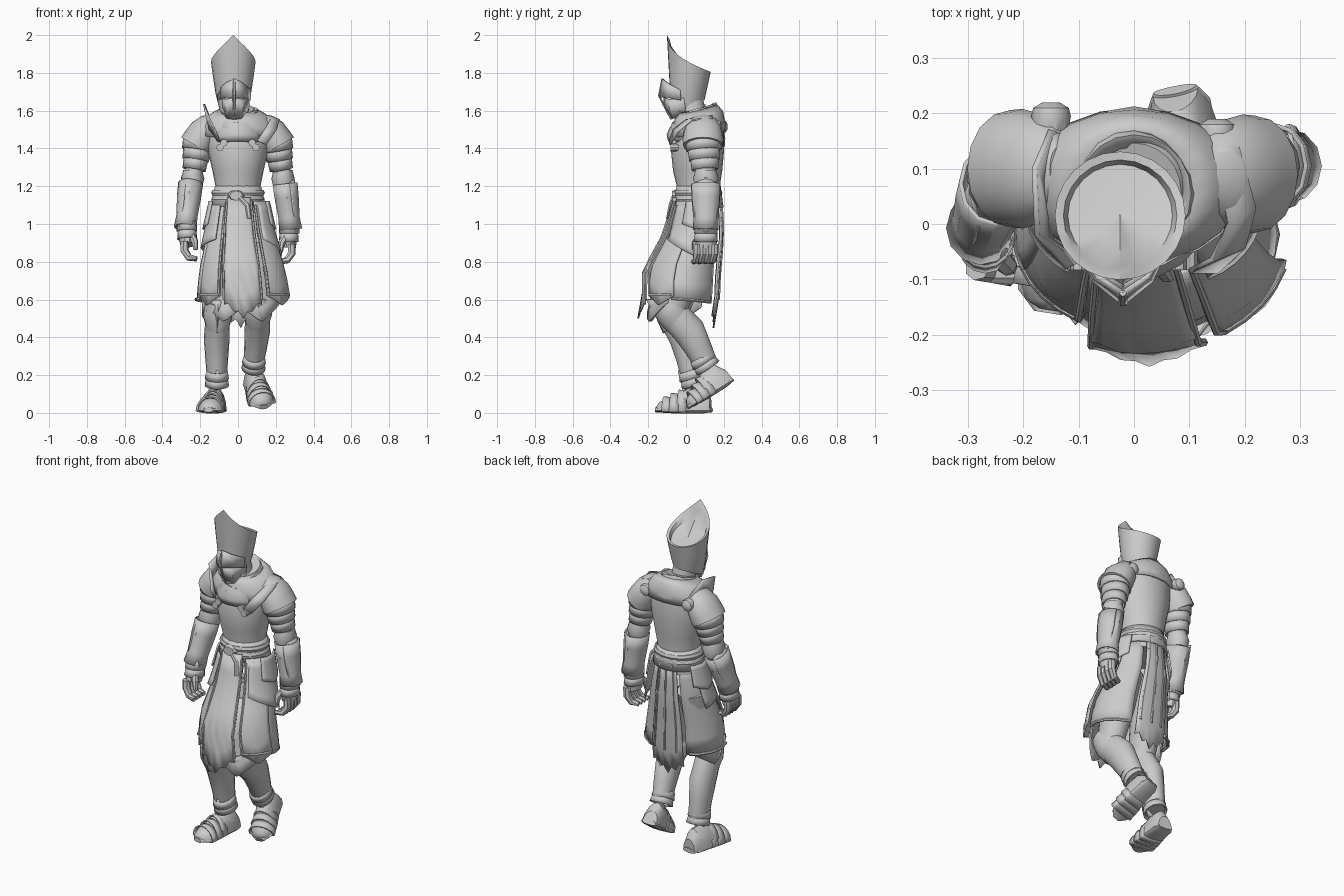
import bpy, math
from mathutils import Vector as V

if "Cube" in bpy.data.objects:
    bpy.data.objects.remove(bpy.data.objects["Cube"])

steel = bpy.data.materials.new("plain_grey")
steel.use_nodes = True
GREY = (0.6, 0.6, 0.6, 1)
steel.diffuse_color = GREY
steel.node_tree.nodes["Principled BSDF"].inputs["Base Color"].default_value = GREY


def grid(name, rows, closed=False, caps=False, thick=0.0, angle=35):
    """Skin rows of points; optionally wrap, cap and thicken."""
    n = len(rows[0])
    verts = [p for row in rows for p in row]
    faces = []
    for r in range(len(rows) - 1):
        for i in range(n if closed else n - 1):
            j = (i + 1) % n
            faces.append((r * n + i, r * n + j, (r + 1) * n + j, (r + 1) * n + i))
    if caps:
        last = len(verts) - n
        faces += [tuple(range(n))[::-1], tuple(range(last, last + n))]
    me = bpy.data.meshes.new(name)
    me.from_pydata(verts, [], faces)
    me.materials.append(steel)
    ob = bpy.data.objects.new(name, me)
    bpy.context.collection.objects.link(ob)
    bpy.ops.object.select_all(action='DESELECT')
    ob.select_set(True)
    bpy.context.view_layer.objects.active = ob
    bpy.ops.object.mode_set(mode='EDIT')
    bpy.ops.mesh.select_all(action='SELECT')
    bpy.ops.mesh.normals_make_consistent(inside=False)
    bpy.ops.object.mode_set(mode='OBJECT')
    bpy.ops.object.shade_smooth_by_angle(angle=math.radians(angle))
    if thick:
        mod = ob.modifiers.new("thickness", 'SOLIDIFY')
        mod.thickness = thick
        mod.offset = 0
    return ob


def tube(name, rings, axis=None, n=16, caps=True, thick=0.0, flat=1.0):
    """Rings are (x, y, z, half width, half depth), set square to the path."""
    pts = [V(r[:3]) for r in rings]
    rows = []
    for k, r in enumerate(rings):
        t = axis or pts[min(k + 1, len(pts) - 1)] - pts[max(k - 1, 0)]
        t = t.normalized()
        side = (V((1, 0, 0)) - t * t.x).normalized()
        other = t.cross(side)
        row = []
        for i in range(n):
            a = math.tau * i / n
            s = math.sin(a)
            row.append(pts[k] + side * r[3] * math.cos(a) + other * r[4] * s * (flat if s < 0 else 1))
        rows.append(row)
    return grid(name, rows, True, caps, thick)


def sleeve(name, p, q, prof, **kw):
    """Tube along a straight axis; prof is (fraction, half width, half depth)."""
    p, q = V(p), V(q)
    return tube(name, [(*p.lerp(q, t), a, b) for t, a, b in prof], axis=q - p, **kw)


def lames(name, p, q, count, size0, size1, flare=1.12):
    """Overlapping plates from p to q, each flaring over the next."""
    for i in range(count):
        t, u = i / count, (i + 1.15) / count
        s0, s1 = (V(size0).lerp(V(size1), f) for f in (t, min(u, 1)))
        sleeve(f"{name}_{i + 1}", p, q, [(t, *s0), (u, *(s1 * flare))], caps=False, thick=0.008)


# torso and belt
tube("cuirass", [(0, y, z, a, b) for z, y, a, b in [
    (1.06, .07, .13, .112), (1.18, .067, .115, .11), (1.28, .062, .135, .13), (1.4, .06, .162, .142),
    (1.5, .075, .165, .128), (1.56, .075, .13, .115), (1.61, .06, .085, .09)]], n=24)
sleeve("waist_flange", (0, .067, 1.2), (0, .065, 1.09), [(0, .118, .113), (1, .145, .13)], caps=False, thick=.008)
for z in (1.13, 1.165):
    tube(f"belt_{z}", [(0, .065, z - .015, .135, .122), (0, .065, z, .142, .128), (0, .065, z + .015, .135, .122)], n=24)
tube("buckle", [(-.01, -.055, 1.15, .045, .032), (-.01, -.075, 1.15, .035, .025)], n=8)
tube("belt_tail", [(.01, -.07, 1.14, .012, .01), (.05, -.085, 1.1, .014, .008), (.06, -.1, 1.03, .012, .006)], n=6)


# mantle, cowl folds and neck
def hoop(a, b, cy, z, tilt=0.0, wave=0.0, k=0):
    return [(a * math.cos(w), cy + b * math.sin(w), z + tilt * math.sin(w) + wave * math.sin(3 * w + k))
            for w in [math.tau * i / 20 for i in range(20)]]


grid("mantle", [hoop(a, b, .068, z, .02) for a, b, z in
                ((.095, .1, 1.605), (.15, .125, 1.575), (.19, .135, 1.525), (.195, .138, 1.475))], True, thick=.008)
for k, (z, a, b, h) in enumerate([(1.5, .135, .145, .035), (1.535, .125, .13, .03), (1.575, .105, .108, .025)]):
    grid(f"cowl_fold_{k + 1}", [hoop(a * r, b * r, .055, z + dz, .035, .008, k) for r, dz in
                                ((1.0, -h), (1.06, 0), (.97, h), (.8, h * .6))], True, thick=.008)
tube("neck", [(0, .05, 1.5, .07, .07), (-.01, .02, 1.66, .06, .07)])

# flared helm with a pointed, slanted crown
rows = []
for t, shrink, drop in ((0, 1, 0), (.3, 1, 0), (.65, 1, 0), (1, 1, 0), (1, .87, .006), (1, .8, .03), (1, .4, .035), (1, .01, .035)):
    row = []
    for i in range(24):
        w = math.tau * i / 24
        f = -math.sin(w)
        low = 1.615 - .04 * f
        peak = (1 - math.acos(f) / math.pi) ** 1.9
        high = 1.805 + .195 * (peak * shrink + .25 * (1 - shrink))
        a = (.075 + .043 * t ** .7) * shrink
        b = (.088 + .028 * t) * shrink
        row.append((-.025 + a * math.cos(w), .01 + .005 * t + b * math.sin(w), low + (high - low) * t - drop))
    rows.append(row)
grid("helm", rows, True, angle=40)
for sgn, nm in ((-1, "right"), (1, "left")):
    def face(pts):
        return [[(-.02 + sgn * x, y, z) for x, y, z in row] for row in pts]
    grid(f"brow_{nm}", face([[(0, -.125, 1.77), (.045, -.095, 1.745), (.085, -.03, 1.71)],
                             [(0, -.142, 1.67), (.05, -.102, 1.67), (.083, -.03, 1.655)]]), thick=.01)
    grid(f"mask_{nm}", face([[(0, -.115, 1.67), (.045, -.088, 1.66), (.078, -.01, 1.67)],
                             [(0, -.115, 1.63), (.044, -.085, 1.61), (.076, -.005, 1.62)],
                             [(0, -.08, 1.555), (.035, -.062, 1.56), (.062, 0, 1.59)]]), thick=.01)
tube("visor_ridge", [(-.02, -.125, 1.77, .006, .006), (-.02, -.143, 1.68, .009, .006), (-.02, -.118, 1.63, .007, .006), (-.02, -.083, 1.56, .004, .004)], n=6)


# arms with pauldrons, vambraces and gauntlets
def arm(side, s, shoulder, elbow, wrist, palm):
    sh, el, wr, pa = map(V, (shoulder, elbow, wrist, palm))
    tube(f"{side}_upper_arm", [(*sh, .06, .065), (*sh.lerp(el, .5), .055, .06), (*el, .045, .05)])
    top = sh + V((-s * .07, 0, .11))
    sleeve(f"{side}_pauldron", top, sh + V((s * .018, 0, -.045)),
           [(0, .02, .04), (.15, .05, .075), (.45, .078, .1), (.75, .086, .108), (1, .09, .106)], caps=True)
    lames(f"{side}_shoulder_lame", sh.lerp(el, .05), sh.lerp(el, .75), 3, (.08, .092), (.052, .06))
    tube(f"{side}_elbow_cop", [(*(el + V((0, 0, .045))), .05, .055), (*el, .062, .068), (*(el - V((0, 0, .045))), .05, .055)])
    tube(f"{side}_forearm", [(*el, .045, .048), (*el.lerp(wr, .4), .05, .055), (*wr, .035, .04)])
    out = V((s * .008, 0, 0))
    sleeve(f"{side}_vambrace", el.lerp(wr, .1) + out, wr + out,
           [(0, .062, .075), (.3, .06, .072), (.75, .052, .062), (1, .058, .064)], caps=False, thick=.008, n=12)
    # pointed outer guard
    grid(f"{side}_arm_guard", [[el.lerp(wr, t) + V((s * (.052 + w * .02 - abs(v) * .018), v * w, dz - abs(v) * dz))
                                for v in (-1, -.5, 0, .5, 1)]
                               for t, w, dz in ((.12, .075, .04), (.5, .07, 0), (1, .045, -.02))], thick=.008)
    lames(f"{side}_cuff", wr + V((0, 0, .03)), wr.lerp(pa, .6), 2, (.045, .05), (.044, .054))
    tube(f"{side}_palm", [(*wr, .04, .045), (*wr.lerp(pa, .5), .045, .056), (*pa, .038, .056)], n=10)
    for i in range(4):
        base = pa + V((s * .016, -.045 + .03 * i, 0))
        tube(f"{side}_finger_{i + 1}", [(*(base + V((-s * x, -x * .3, -z))), r, r) for x, z, r in
                                       ((0, -.02, .022), (0, .03, .022), (.025, .068, .019), (.065, .075, .014))], n=7)
    tube(f"{side}_thumb", [(*(wr.lerp(pa, .4) + V((-s * x, -y, -z))), r, r) for x, y, z, r in
                           ((.015, .03, 0, .022), (.04, .055, .035, .019), (.045, .06, .08, .013))], n=7)


arm("right", -1, (-.205, .1, 1.46), (-.24, .08, 1.24), (-.27, -.01, .98), (-.268, -.035, .89))
arm("left", 1, (.2, .09, 1.46), (.238, .105, 1.24), (.27, .105, .97), (.268, .105, .875))

# shoulder dressings
grid("raised_shoulder_plate", [[(-.1, -.07, 1.44), (-.15, -.03, 1.5), (-.16, .06, 1.54), (-.13, .16, 1.53)],
                               [(-.12, -.08, 1.49), (-.175, -.02, 1.61), (-.18, .1, 1.635), (-.15, .17, 1.56)]], thick=.01)
grid("left_shoulder_plate", [[(.1, -.085, 1.44), (.14, -.065, 1.5), (.17, .0, 1.55), (.14, .14, 1.57)],
                             [(.15, -.085, 1.42), (.2, -.04, 1.49), (.22, .03, 1.55), (.19, .14, 1.56)]], thick=.01)
for nm, x, y in (("right", -.15, .195), ("left", .15, .165)):
    tube(f"{nm}_back_rosette", [(x, y + d, 1.515, r, r) for d, r in ((-.03, .03), (0, .036), (.015, .032), (.025, .015))], n=10)
for nm, s in (("right", -1), ("left", 1)):
    for k in range(2):
        tube(f"{nm}_chest_buckle_{k}", [(s * (.075 + k * .02), y, 1.43 - k * .025, .02, .02) for y in (-.04, -.083)], n=8)


# skirt panels laid on a flaring elliptical cone
LEVELS = [(1.14, 0, .065, .135, .115), (.95, 0, .045, .178, .148), (.75, .01, -.02, .23, .194), (.6, .017, -.022, .25, .19), (.42, .02, -.06, .25, .198)]


def cone(deg, z, off=0.0):
    for hi, lo in zip(LEVELS, LEVELS[1:]):
        if z >= lo[0]:
            break
    f = (hi[0] - z) / (hi[0] - lo[0])
    _, cx, cy, a, b = [p + (q - p) * f for p, q in zip(hi, lo)]
    w = math.radians(deg)
    return (cx + (a + off) * math.cos(w), cy + (b + off) * math.sin(w), z)


def panel(name, a0, a1, top, hem, off=0.0, spread=1.0, steps=8, rows=6):
    """hem(u) gives the bottom height across the panel, u from 0 to 1."""
    mid = (a0 + a1) / 2
    grid(name, [[cone(mid + (a0 + (a1 - a0) * i / steps - mid) * (1 + (spread - 1) * r / rows),
                      top + (hem(i / steps) - top) * r / rows, off) for i in range(steps + 1)]
                for r in range(rows + 1)], thick=.009)


def trim(name, a0, a1, z0, z1, off):
    tube(name, [(*cone(a0 + (a1 - a0) * t, z0 + (z1 - z0) * t, off), .007, .008) for t in (0, .25, .5, .75, 1)], n=6)


panel("front_tabard", 248, 296, 1.14, lambda u: .5 + .15 * abs(u - .5) + .02 * (int(u * 8) % 2), .016, .92)
trim("tabard_edge_right", 248, 250, 1.12, .6, .02)
trim("tabard_edge_left", 296, 294, 1.12, .6, .02)
panel("right_front_skirt", 195, 240, 1.12, lambda u: .57 + .1 * abs(u - .5), -.022, 1.05)
panel("left_front_skirt", 303, 347, 1.12, lambda u: .57 + .1 * abs(u - .5), .014, 1.05)
panel("right_thigh_flap", 205, 264, .9, lambda u: .48 + .16 * abs(u - .65), -.038)
panel("left_thigh_flap", 278, 335, .9, lambda u: .48 + .16 * abs(u - .35), -.025)
panel("right_rear_flap", 132, 200, .9, lambda u: .5 + .12 * abs(u - .5), -.045)
panel("right_side_skirt", 118, 200, 1.12, lambda u: .58 + .03 * u, -.018)
panel("left_side_skirt", -20, 62, 1.12, lambda u: .61 - .03 * u, -.012)
panel("right_tasset", 160, 230, 1.1, lambda u: .86 + .06 * u, .0)
panel("left_tasset", -50, 20, 1.1, lambda u: .92 - .1 * u, .018)
panel("right_hip_plate", 145, 205, 1.12, lambda u: .97 + .06 * abs(u - .5), .012)
panel("left_hip_plate", -25, 35, 1.12, lambda u: .97 + .06 * abs(u - .5), .025)
panel("back_cloth", 68, 114, 1.14, lambda u: .45 + .12 * abs(u - .5) + .03 * (int(u * 8) % 2), .002)
for k, a in enumerate((74, 90, 106)):
    trim(f"back_pleat_{k + 1}", a, a - 1, 1.12, .6, .005)
for nm, a0, a1 in (("right", 122, 198), ("left", 58, -18)):
    trim(f"{nm}_skirt_hem", a0, a1, .585, .605, -.01)
for nm, a, b, off in (("right", 198, 239, -.018), ("left", 344, 304, .017)):
    trim(f"{nm}_front_hem", a, b, .625, .625, off)
    trim(f"{nm}_front_edge", b, b, 1.1, .63, off)


# legs, greaves and sabatons
def leg(side, s, hip, knee, ankle, heel, toe):
    hp, kn, an, he, to = map(V, (hip, knee, ankle, heel, toe))
    tube(f"{side}_thigh", [(*hp, .09, .1), (*hp.lerp(kn, .5), .085, .1), (*kn, .066, .08)])
    bulge = V((s * .004, .03, 0))
    tube(f"{side}_greave", [(*kn, .064, .08), (*(kn.lerp(an, .35) + bulge), .068, .086),
                            (*(kn.lerp(an, .65) + bulge * .6), .06, .072), (*an, .05, .06)])
    down = (an - kn).normalized()
    sleeve(f"{side}_knee_cop", kn - down * .075, kn + down * .075,
           [(0, .064, .072), (.35, .074, .082), (.6, .076, .084), (1, .06, .075)])
    # pointed knee shield and ankle guard
    for part, c, w, h in (("knee_shield", kn + V((0, -.078, 0)), .06, .1), ("ankle_guard", an + V((0, -.06, .02)), .055, .07)):
        grid(f"{side}_{part}", [[c + down * h * t + V((w * k * v, .05 * abs(v) - .012 * k, 0)) for v in (-1, 0, 1)]
                                for t, k in ((-.8, .6), (-.2, 1), (.35, .8), (1, .08))], thick=.008)
    lames(f"{side}_ankle_lame", kn.lerp(an, .8), an, 2, (.052, .06), (.054, .06))
    d = to - he
    tube(f"{side}_boot", [(*(he + d * t), a, b) for t, a, b in
                          ((0, .042, .07), (.12, .056, .12), (.38, .06, .13), (.6, .068, .085), (.82, .066, .06), (.95, .046, .045), (1, .02, .025))],
         axis=d, flat=.12)
    for k, (t, a, b) in enumerate(((.42, .062, .105), (.56, .068, .088), (.7, .071, .07))):
        tube(f"{side}_sabaton_{k + 1}", [(*(he + d * u), a * g, b * g) for u, g in ((t, .96), (t + .17, 1.03))],
             axis=d, flat=.12, caps=False, thick=.007)
    tube(f"{side}_sole", [(*(he + d * t), a, .018) for t, a in ((-.02, .04), (.1, .058), (.4, .053), (.65, .07), (.9, .06), (1.02, .025))],
         axis=d, flat=.5)


leg("right", -1, (-.09, .05, .95), (-.107, -.07, .52), (-.112, .045, .15), (-.11, .13, .012), (-.155, -.155, .012))
leg("left", 1, (.09, .04, .95), (.106, -.08, .535), (.082, .115, .24), (.075, .24, .17), (.135, .015, .03))
